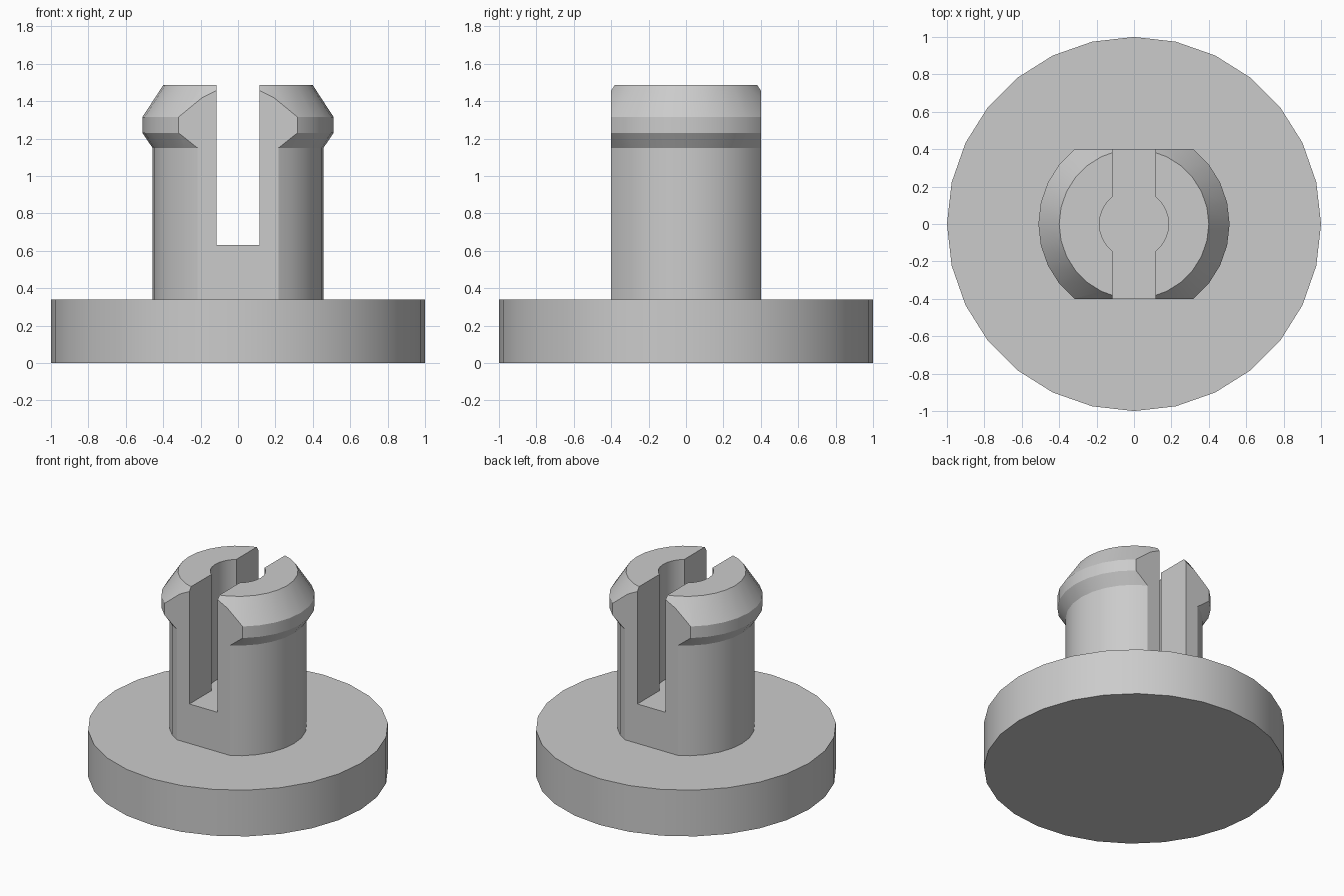
import bpy, bmesh, math

if "Cube" in bpy.data.objects:
    bpy.data.objects.remove(bpy.data.objects["Cube"], do_unlink=True)

SIDES = 28
grey = bpy.data.materials.new("plain grey")
grey.use_nodes = True
colour = (0.6, 0.6, 0.6, 1)
grey.diffuse_color = colour
grey.node_tree.nodes["Principled BSDF"].inputs["Base Color"].default_value = colour


def turned(name, profile):
    """Closed solid turned around z from (radius, height) pairs, bottom to top."""
    bm = bmesh.new()
    rings = []
    for r, z in profile:
        angles = [2 * math.pi * i / SIDES for i in range(SIDES)]
        rings.append([bm.verts.new((r * math.cos(a), r * math.sin(a), z)) for a in angles])
    for low, high in zip(rings, rings[1:]):
        for i in range(SIDES):
            j = (i + 1) % SIDES
            bm.faces.new((low[i], low[j], high[j], high[i]))
    bm.faces.new(rings[0][::-1])
    bm.faces.new(rings[-1])
    mesh = bpy.data.meshes.new(name)
    bm.to_mesh(mesh)
    bm.free()
    mesh.materials.append(grey)
    obj = bpy.data.objects.new(name, mesh)
    bpy.context.collection.objects.link(obj)
    return obj


def box(name, size, bottom):
    bpy.ops.mesh.primitive_cube_add(size=1, location=(0, 0, bottom + size[2] / 2))
    obj = bpy.context.object
    obj.name = name
    obj.scale = size
    obj.data.materials.append(grey)
    return obj


def select(obj):
    bpy.ops.object.select_all(action="DESELECT")
    obj.select_set(True)
    bpy.context.view_layer.objects.active = obj


def cut(obj, cutter, operation):
    bpy.context.view_layer.update()
    mod = obj.modifiers.new("cut", "BOOLEAN")
    mod.operation = operation
    mod.solver = "EXACT"
    mod.object = cutter
    select(obj)
    bpy.ops.object.modifier_apply(modifier=mod.name)
    bpy.data.objects.remove(cutter, do_unlink=True)


# Round base disc
base = turned("base_disc", [(1, 0), (1, 0.34)])

# Stem with a barbed, tapered head
stem = turned("split_stem", [(0.457, 0.3), (0.457, 1.15), (0.511, 1.23),
                             (0.511, 1.315), (0.4, 1.485)])

# Flats on front and back, then the slot and central bore
cut(stem, box("flats_cutter", (2, 0.8, 2), 0), "INTERSECT")
cut(stem, box("slot_cutter", (0.23, 2, 2), 0.63), "DIFFERENCE")
cut(stem, turned("bore_cutter", [(0.185, 0.63), (0.185, 2)]), "DIFFERENCE")

# Smooth round walls, sharp corners
for part in (base, stem):
    select(part)
    bpy.ops.object.shade_smooth_by_angle(angle=math.radians(25))
